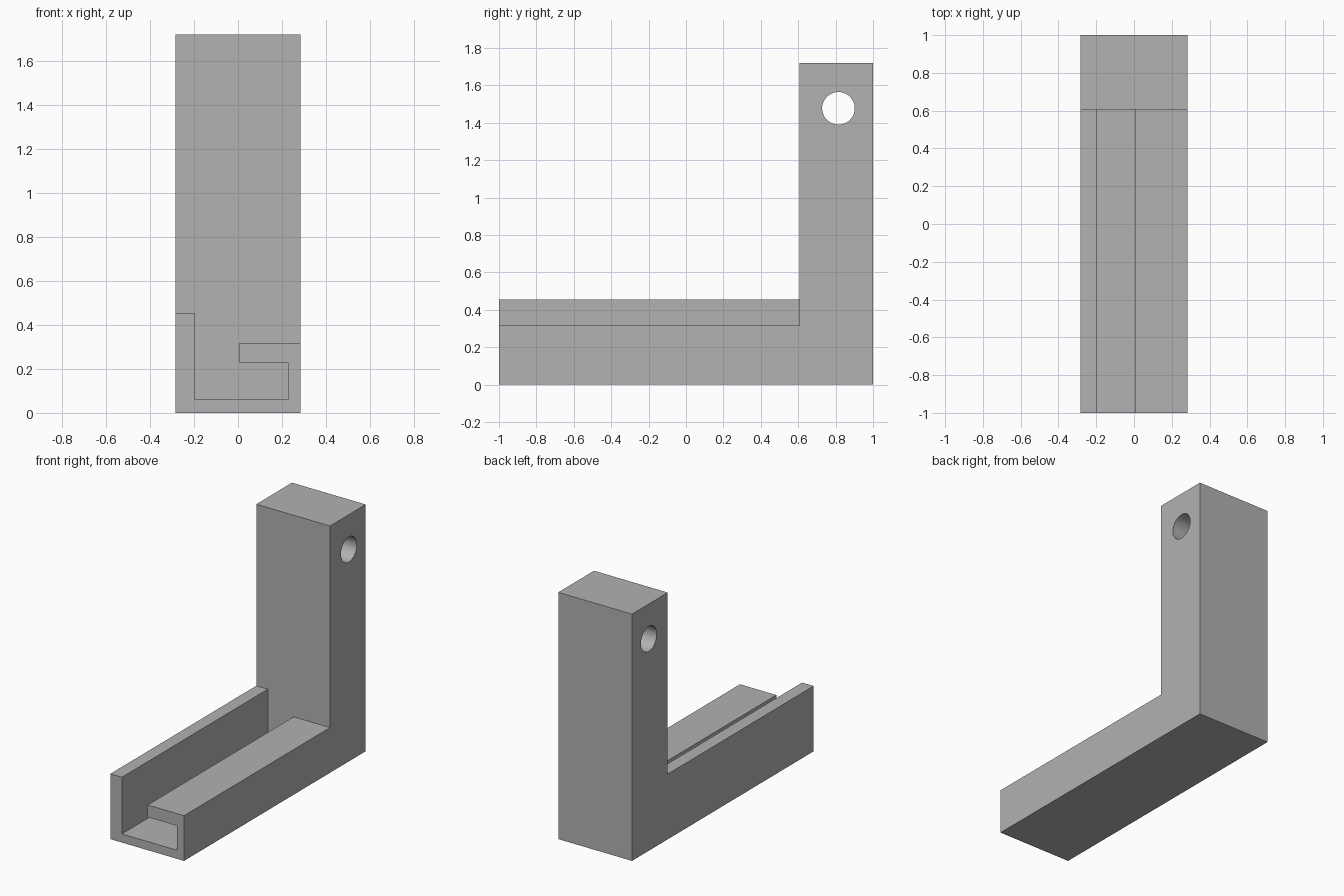
import bpy
import bmesh
import math
from mathutils import Vector

cube = bpy.data.objects.get("Cube")
if cube:
    bpy.data.objects.remove(cube, do_unlink=True)

HALF_W, BACK, POST_FRONT = 0.284, 1.0, 0.607
HEIGHT, WALL_TOP, LIP_TOP = 1.72, 0.455, 0.315

grey = bpy.data.materials.new("plain grey")
grey.use_nodes = True
colour = (0.445, 0.445, 0.445, 1)
grey.diffuse_color = colour
grey.node_tree.nodes["Principled BSDF"].inputs["Base Color"].default_value = colour


def prism(name, profile, axis, start, end):
    """Extrude a closed profile along x (profile is y, z) or y (profile is x, z)."""
    place = (lambda a, b: (start, a, b)) if axis == "x" else (lambda a, b: (a, start, b))
    step = Vector((end - start, 0, 0) if axis == "x" else (0, end - start, 0))
    bm = bmesh.new()
    face = bm.faces.new([bm.verts.new(place(a, b)) for a, b in profile])
    extruded = bmesh.ops.extrude_face_region(bm, geom=[face])["geom"]
    bmesh.ops.translate(bm, vec=step,
                        verts=[v for v in extruded if isinstance(v, bmesh.types.BMVert)])
    bmesh.ops.recalc_face_normals(bm, faces=bm.faces)
    mesh = bpy.data.meshes.new(name)
    bm.to_mesh(mesh)
    bm.free()
    mesh.materials.append(grey)
    obj = bpy.data.objects.new(name, mesh)
    bpy.context.collection.objects.link(obj)
    return obj


# L-shaped bracket: long arm plus upright post
bracket = prism("bracket", [(-BACK, 0), (BACK, 0), (BACK, HEIGHT), (POST_FRONT, HEIGHT),
                            (POST_FRONT, WALL_TOP), (-BACK, WALL_TOP)],
                "x", -HALF_W, HALF_W)

# Hooked channel along the arm, leaving a tall wall and an overhanging lip
channel = prism("channel_cutter",
                [(-0.195, 0.06), (0.228, 0.06), (0.228, 0.23), (0.004, 0.23),
                 (0.004, LIP_TOP), (0.4, LIP_TOP), (0.4, 0.6), (-0.195, 0.6)],
                "y", -1.2, POST_FRONT)

# Round cross hole near the top of the post
circle = [(0.815 + 0.087 * math.cos(math.tau * i / 64),
           1.477 + 0.087 * math.sin(math.tau * i / 64)) for i in range(64)]
hole = prism("hole_cutter", circle, "x", -0.5, 0.5)

bpy.context.view_layer.objects.active = bracket
bracket.select_set(True)
for cutter in (channel, hole):
    mod = bracket.modifiers.new(cutter.name, "BOOLEAN")
    mod.operation = "DIFFERENCE"
    mod.solver = "EXACT"
    mod.object = cutter
    bpy.ops.object.modifier_apply(modifier=mod.name)
    bpy.data.objects.remove(cutter, do_unlink=True)

bpy.ops.object.shade_smooth_by_angle(angle=math.radians(30))
